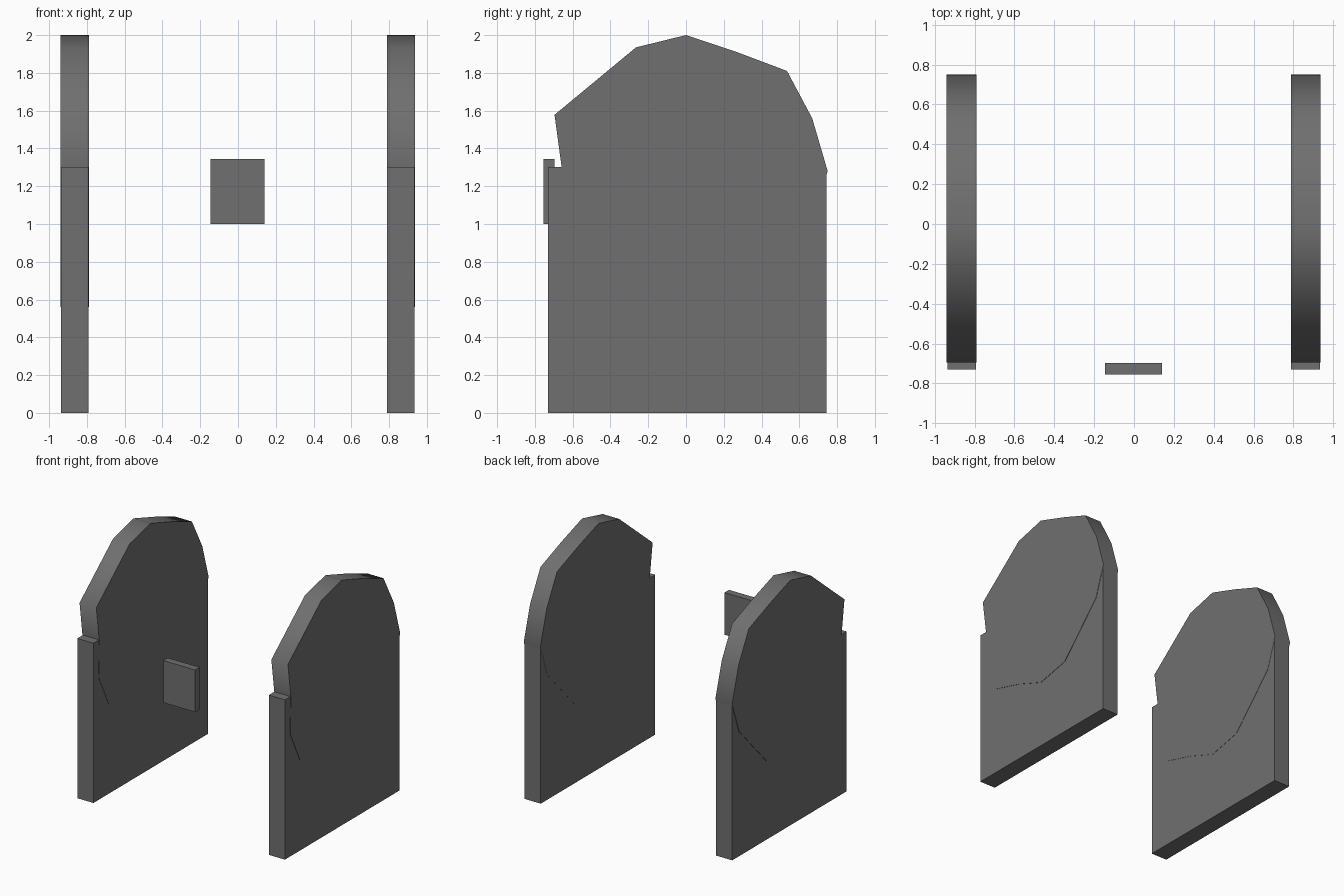
import bpy, bmesh, math

if "Cube" in bpy.data.objects:
    bpy.data.objects.remove(bpy.data.objects["Cube"])

# Side outline (y, z) of the rounded panel, clockwise from the top
ROUND = [(0, 2.0), (0.27, 1.91), (0.535, 1.81), (0.668, 1.56), (0.75, 1.28),
         (0.66, 1.02), (0.285, 0.62), (0, 0.56), (-0.26, 0.66), (-0.54, 0.74),
         (-0.665, 1.0), (-0.657, 1.29), (-0.696, 1.578), (-0.265, 1.935)]

# Dark grey for every part
dark = bpy.data.materials.new("dark_grey")
dark.diffuse_color = (0.16, 0.16, 0.16, 1)
dark.use_nodes = True
dark.node_tree.nodes["Principled BSDF"].inputs["Base Color"].default_value = dark.diffuse_color


def rect(y0, y1, z0, z1):
    return [(y0, z0), (y1, z0), (y1, z1), (y0, z1)]


def slab(name, outline, x0, x1, smooth=False):
    """Extrude a (y, z) outline from x0 to x1."""
    bm = bmesh.new()
    face = bm.faces.new([bm.verts.new((x0, y, z)) for y, z in outline])
    ext = bmesh.ops.extrude_face_region(bm, geom=[face])
    verts = [v for v in ext["geom"] if isinstance(v, bmesh.types.BMVert)]
    bmesh.ops.translate(bm, verts=verts, vec=(x1 - x0, 0, 0))
    bmesh.ops.recalc_face_normals(bm, faces=bm.faces[:])
    mesh = bpy.data.meshes.new(name)
    bm.to_mesh(mesh)
    bm.free()
    mesh.materials.append(dark)
    obj = bpy.data.objects.new(name, mesh)
    bpy.context.collection.objects.link(obj)
    if smooth:
        bpy.ops.object.select_all(action='DESELECT')
        obj.select_set(True)
        bpy.context.view_layer.objects.active = obj
        bpy.ops.object.shade_smooth_by_angle(angle=math.radians(65))
    return obj


# Two side panels: a square lower board with a slightly thicker rounded top
for side, xr, xb in (("left", (-0.941, -0.790), (-0.937, -0.792)),
                     ("right", (0.788, 0.937), (0.789, 0.934))):
    slab(side + "_rounded_panel", ROUND, *xr, smooth=True)
    # Board reaches the widest point of the rounded panel at the back
    slab(side + "_lower_board", rect(-0.73, 0.743, 0, 1.302), *xb)

# Small plate floating at the front centre
slab("front_plate", rect(-0.755, -0.697, 1.0, 1.343), -0.145, 0.141)
